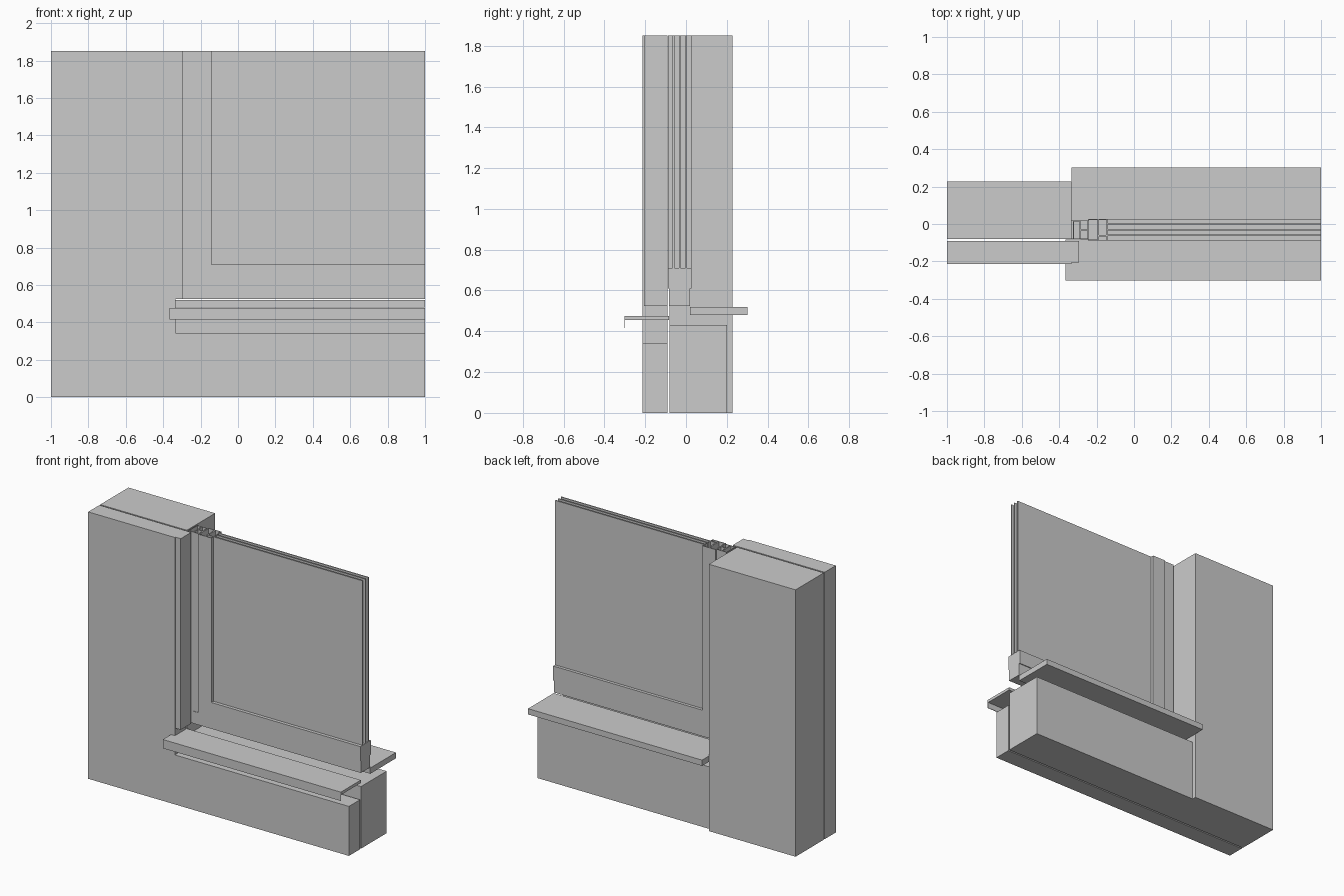
import bpy, bmesh

if "Cube" in bpy.data.objects:
    bpy.data.objects.remove(bpy.data.objects["Cube"])

TOP = 1.85       # cut plane at the top of the wall section
JAMB = -0.335    # edge of the masonry opening


def finish(name, bm):
    bmesh.ops.recalc_face_normals(bm, faces=bm.faces)
    mesh = bpy.data.meshes.new(name)
    bm.to_mesh(mesh)
    bm.free()
    ob = bpy.data.objects.new(name, mesh)
    bpy.context.collection.objects.link(ob)
    return ob


def box(name, x, y, z):
    bm = bmesh.new()
    bmesh.ops.create_cube(bm, size=1)
    for v in bm.verts:
        for i, (a, b) in enumerate((x, y, z)):
            v.co[i] = a if v.co[i] < 0 else b
    return finish(name, bm)


def prism_x(name, x, profile):
    """Extrude a (y, z) profile along x."""
    bm = bmesh.new()
    face = bm.faces.new([bm.verts.new((x[0], py, pz)) for py, pz in profile])
    ext = bmesh.ops.extrude_face_region(bm, geom=[face], use_keep_orig=True)
    moved = [g for g in ext["geom"] if isinstance(g, bmesh.types.BMVert)]
    bmesh.ops.translate(bm, verts=moved, vec=(x[1] - x[0], 0, 0))
    return finish(name, bm)


def hollow_post(name, x, y, z, wall):
    """Upright box whose cut top end shows an open chamber."""
    ob = box(name, x, y, z)
    bm = bmesh.new()
    bm.from_mesh(ob.data)
    top = [f for f in bm.faces if f.normal.z > 0.9]
    bmesh.ops.inset_region(bm, faces=top, thickness=wall)
    ext = bmesh.ops.extrude_face_region(bm, geom=top)
    bmesh.ops.delete(bm, geom=top, context='FACES')
    moved = [g for g in ext["geom"] if isinstance(g, bmesh.types.BMVert)]
    bmesh.ops.translate(bm, verts=moved, vec=(0, 0, z[0] - z[1] + wall))
    bmesh.ops.recalc_face_normals(bm, faces=bm.faces)
    bm.to_mesh(ob.data)
    bm.free()
    return ob


# Wall pier: inner leaf, outer leaf and reveal return
box("inner_pier", (-1, JAMB), (-0.081, 0.228), (0, TOP))
box("outer_pier", (-1, JAMB), (-0.213, -0.091), (0, TOP))
box("outer_reveal", (JAMB, -0.295), (-0.206, -0.091), (0.525, TOP))

# Walls below the window
box("inner_parapet", (JAMB, 1), (-0.081, 0.2), (0, 0.43))
box("outer_parapet", (JAMB, 1), (-0.213, -0.091), (0, 0.343))

# Sills: thick board inside, thin folded sheet with drip lip outside
box("inner_sill", (JAMB, 1), (0.02, 0.302), (0.48, 0.52))
prism_x("outer_sill", (-0.365, 1), [
    (-0.302, 0.415), (-0.298, 0.415), (-0.298, 0.456),
    (-0.083, 0.456), (-0.083, 0.476), (-0.302, 0.476)])

# Fixed frame: side chambers and bottom rail
hollow_post("frame_jamb_outer", (-0.325, -0.287), (-0.08, 0.018), (0.525, TOP), 0.005)
for i, (y0, y1) in enumerate(((-0.08, -0.032), (-0.032, 0.018))):
    hollow_post(f"frame_jamb_chamber_{i}", (-0.287, -0.245), (y0, y1), (0.61, TOP), 0.004)
box("frame_bottom_rail", (-0.287, 1), (-0.083, 0.02), (0.525, 0.61))

# Sash: side chambers and bottom rail
hollow_post("sash_stile_core", (-0.245, -0.19), (-0.088, 0.026), (0.61, TOP), 0.008)
hollow_post("sash_stile_inner", (-0.19, -0.143), (-0.062, 0.026), (0.71, TOP), 0.005)
hollow_post("glazing_bead", (-0.19, -0.143), (-0.088, -0.062), (0.71, TOP), 0.005)
box("sash_bottom_rail", (-0.19, 1), (-0.088, 0.026), (0.61, 0.71))

# Triple glazing
for i, y in enumerate((-0.061, -0.03, 0.001)):
    box(f"glass_pane_{i}", (-0.15, 1), (y - 0.004, y + 0.004), (0.70, TOP))
